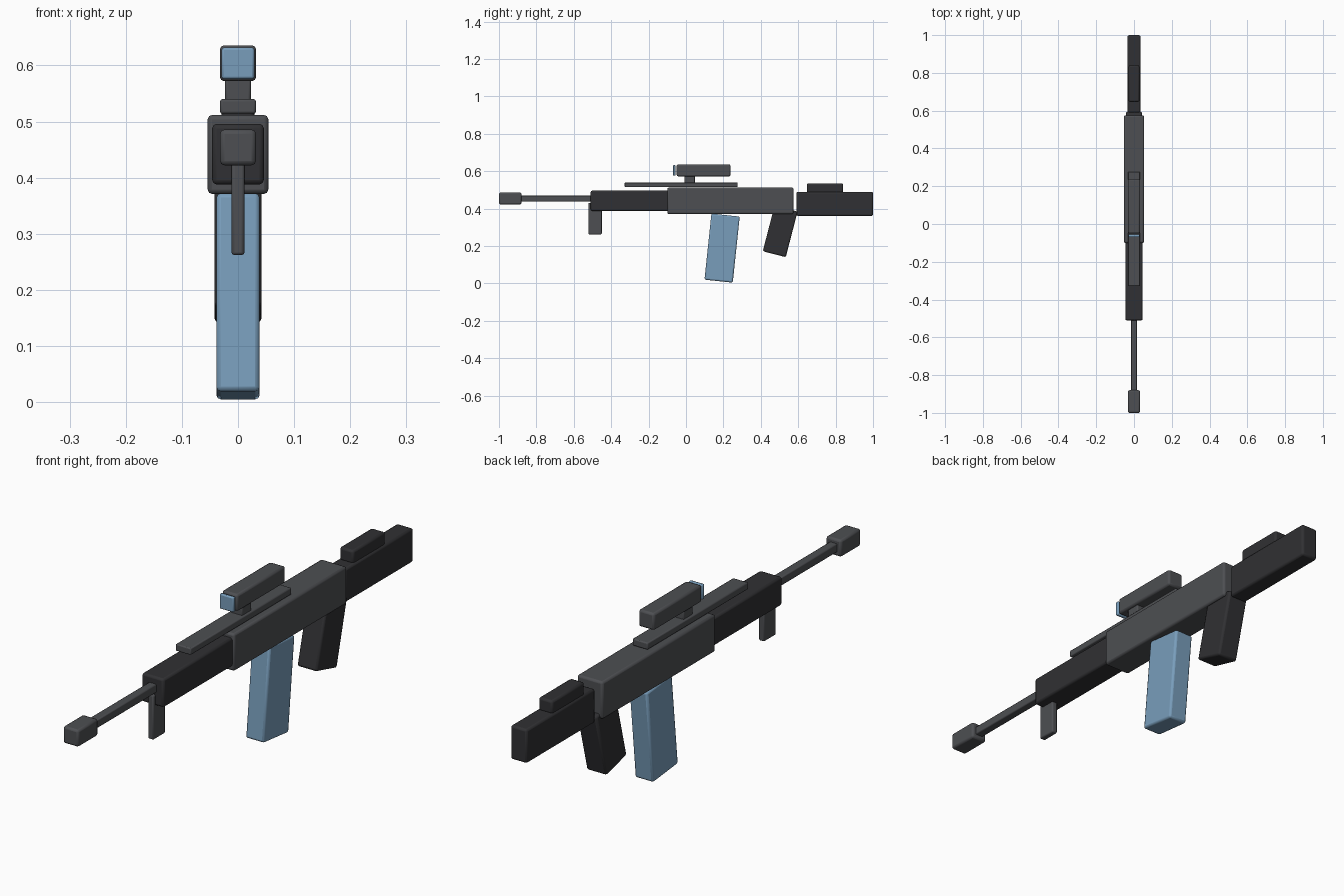
import bpy
from math import radians

if "Cube" in bpy.data.objects:
    bpy.data.objects.remove(bpy.data.objects["Cube"])


def material(name, color):
    m = bpy.data.materials.new(name)
    m.diffuse_color = color
    m.use_nodes = True
    m.node_tree.nodes["Principled BSDF"].inputs["Base Color"].default_value = m.diffuse_color
    return m


steel = material("steel", (0.075, 0.078, 0.085, 1))
polymer = material("polymer", (0.03, 0.03, 0.033, 1))
blue = material("blue", (0.19, 0.34, 0.50, 1))


def box(name, width, y, z, mat, bevel=0.008, tilt=0):
    """Rounded box centred on x = 0; y and z are (min, max) before tilting about x."""
    bpy.ops.mesh.primitive_cube_add(size=1, location=(0, sum(y) / 2, sum(z) / 2))
    ob = bpy.context.object
    ob.name = name
    ob.scale = (width, y[1] - y[0], z[1] - z[0])
    bpy.ops.object.transform_apply(location=False, rotation=False, scale=True)
    ob.rotation_euler.x = radians(tilt)
    mod = ob.modifiers.new("rounded_edges", 'BEVEL')
    mod.width = bevel
    mod.segments = 2
    ob.data.materials.append(mat)
    return ob


# Main body, front to back
box("muzzle", 0.064, (-1.0, -0.88), (0.422, 0.486), steel)
box("barrel", 0.032, (-0.89, -0.49), (0.438, 0.470), steel, 0.004)
box("handguard", 0.092, (-0.51, -0.09), (0.388, 0.496), polymer)
box("receiver", 0.108, (-0.10, 0.575), (0.371, 0.512), steel)
box("stock", 0.068, (0.59, 1.0), (0.361, 0.489), polymer)
box("cheek_rest", 0.058, (0.647, 0.84), (0.484, 0.535), polymer)

# Sight assembly on top
box("top_rail", 0.064, (-0.328, 0.275), (0.514, 0.540), steel, 0.004)
box("scope_mount", 0.046, (-0.008, 0.047), (0.535, 0.576), steel, 0.004)
box("scope", 0.065, (-0.05, 0.238), (0.572, 0.636), steel)
box("scope_lens", 0.058, (-0.07, -0.056), (0.576, 0.632), blue, 0.004)

# Parts hanging below
box("front_grip", 0.023, (-0.522, -0.450), (0.262, 0.430), steel, 0.005)
box("magazine", 0.077, (0.117, 0.269), (0.011, 0.366), blue, 0.008, tilt=-6)
box("rear_grip", 0.084, (0.440, 0.567), (0.152, 0.404), polymer, 0.008, tilt=-14.5)

# Crisp faces with softened edges
for ob in bpy.data.objects:
    ob.select_set(True)
bpy.ops.object.shade_smooth_by_angle(angle=radians(30))
